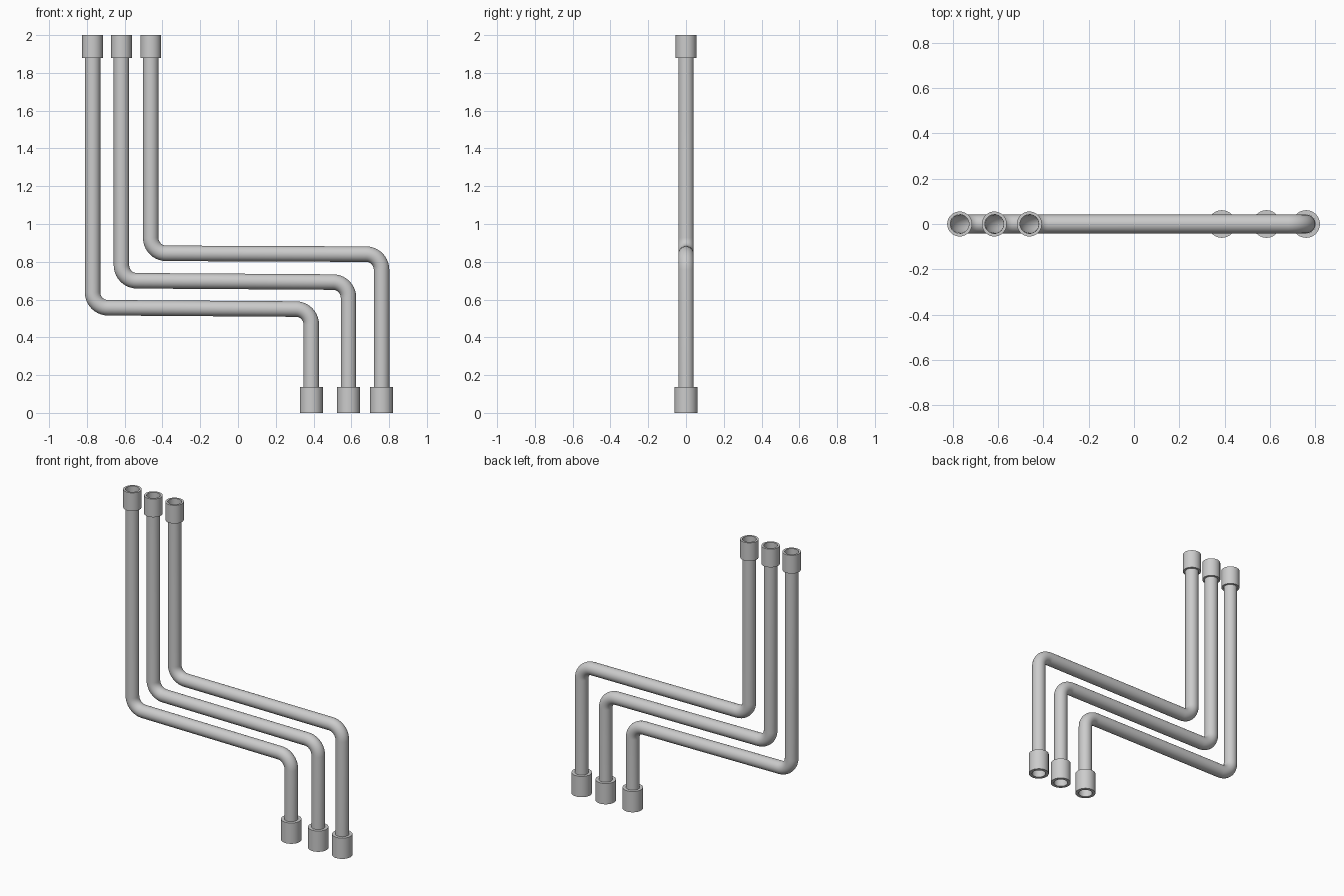
import bpy, bmesh, math
from mathutils import Vector

if "Cube" in bpy.data.objects:
    bpy.data.objects.remove(bpy.data.objects["Cube"])

PIPE_R, BEND_R = 0.041, 0.082
SEG = 40


def fillet(prev, corner, nxt, r, n=10):
    """Arc points rounding one corner of a path."""
    a, b = (prev - corner).normalized(), (nxt - corner).normalized()
    half = a.angle(b) / 2
    centre = corner + (a + b).normalized() * (r / math.sin(half))
    d = r / math.tan(half)
    s, e = corner + a * d - centre, corner + b * d - centre
    ang = s.angle(e)
    return [centre + (s * math.sin((1 - i / n) * ang) + e * math.sin(i / n * ang)) / math.sin(ang)
            for i in range(n + 1)]


def pipe(name, corners):
    p = [Vector((x, 0, z)) for x, z in corners]
    pts = [p[0]]
    for i in range(1, len(p) - 1):
        pts += fillet(p[i - 1], p[i], p[i + 1], BEND_R)
    pts.append(p[-1])
    cu = bpy.data.curves.new(name, 'CURVE')
    cu.dimensions = '3D'
    cu.bevel_depth = PIPE_R
    cu.bevel_resolution = 14
    cu.use_fill_caps = False
    sp = cu.splines.new('POLY')
    sp.points.add(len(pts) - 1)
    for q, v in zip(sp.points, pts):
        q.co = (*v, 1)
    sp.use_smooth = True
    ob = bpy.data.objects.new(name, cu)
    bpy.context.collection.objects.link(ob)


def collar(name, x, z0, z1, r_out, r_in):
    """Hollow sleeve made by lathing a closed rectangular profile."""
    bm = bmesh.new()
    profile = [(r_in, z0), (r_out, z0), (r_out, z1), (r_in, z1)]
    rings = [[bm.verts.new((r * math.cos(2 * math.pi * i / SEG), r * math.sin(2 * math.pi * i / SEG), z))
              for i in range(SEG)] for r, z in profile]
    for k in range(4):
        a, b = rings[k], rings[(k + 1) % 4]
        for i in range(SEG):
            j = (i + 1) % SEG
            bm.faces.new((a[i], a[j], b[j], b[i]))
    bmesh.ops.recalc_face_normals(bm, faces=bm.faces)
    me = bpy.data.meshes.new(name)
    bm.to_mesh(me)
    bm.free()
    ob = bpy.data.objects.new(name, me)
    ob.location.x = x
    bpy.context.collection.objects.link(ob)
    bpy.ops.object.select_all(action='DESELECT')
    bpy.context.view_layer.objects.active = ob
    ob.select_set(True)
    bpy.ops.object.shade_smooth_by_angle(angle=math.radians(35))


# upper x, lower x, run height at left and right
runs = {
    "outer": (-0.77, 0.388, 0.557, 0.549),
    "middle": (-0.617, 0.585, 0.70, 0.692),
    "inner": (-0.462, 0.76, 0.845, 0.84),
}
for name, (xt, xb, zl, zr) in runs.items():
    pipe(name + "_pipe", [(xt, 1.90), (xt, zl), (xb, zr), (xb, 0.115)])
    collar(name + "_top_collar", xt, 1.88, 2.0, 0.055, 0.0415)
    collar(name + "_bottom_collar", xb, 0.0, 0.137, 0.061, 0.0415)
